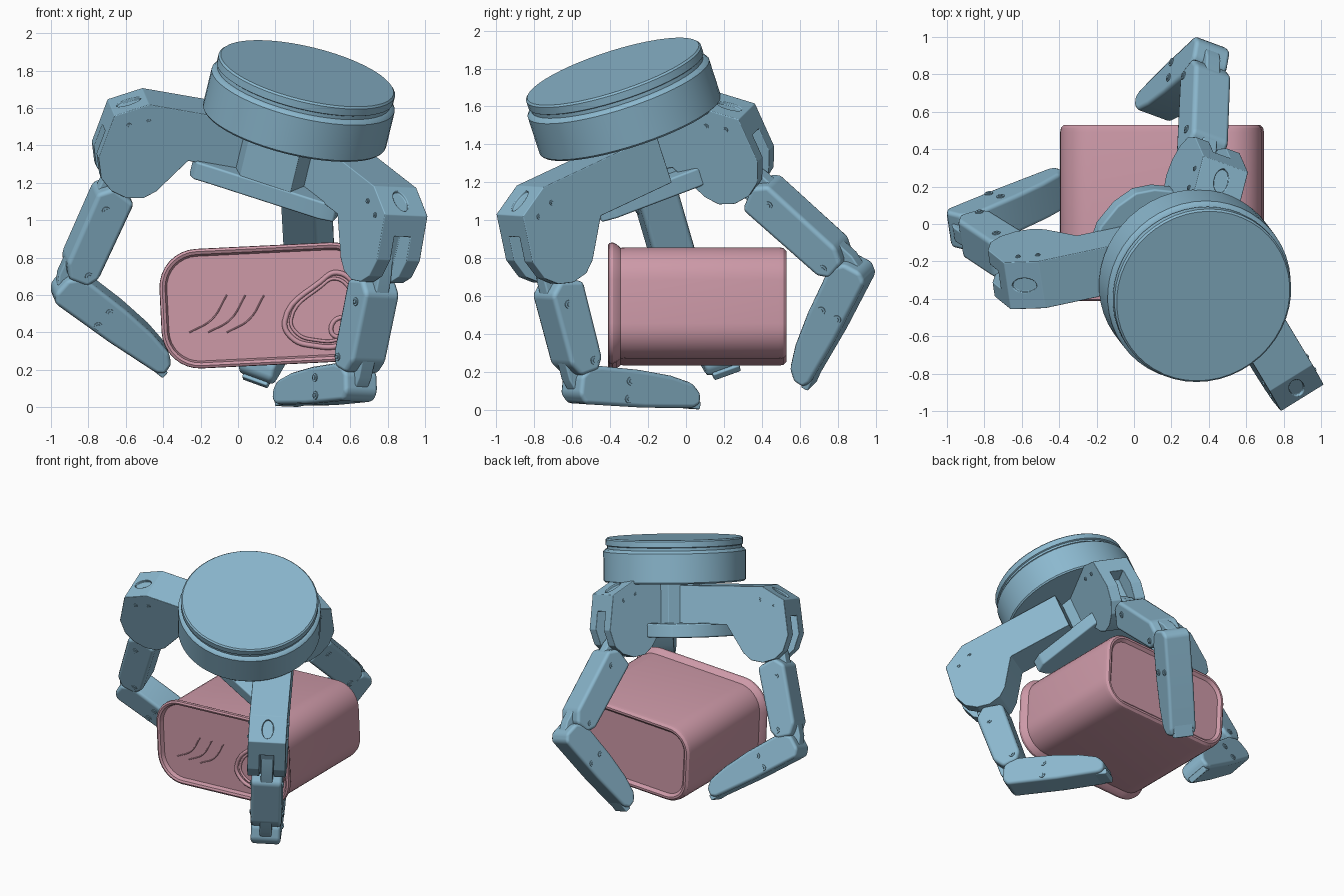
import bpy, bmesh, math
from mathutils import Vector, Matrix

if "Cube" in bpy.data.objects:
    bpy.data.objects.remove(bpy.data.objects["Cube"])


def material(name, rgb):
    m = bpy.data.materials.new(name)
    m.use_nodes = True
    m.diffuse_color = (*rgb, 1)
    m.node_tree.nodes["Principled BSDF"].inputs["Base Color"].default_value = (*rgb, 1)
    return m


BLUE = material("steel blue", (0.26, 0.48, 0.62))
PINK = material("dusty pink", (0.61, 0.32, 0.39))


def soften(ob, width):
    mod = ob.modifiers.new("soft_edges", 'BEVEL')
    mod.width, mod.segments, mod.harden_normals = width, 2, True
    mod.limit_method, mod.angle_limit = 'ANGLE', math.radians(25)


def finish(name, bm, mat, matrix=Matrix(), bevel=0):
    bmesh.ops.recalc_face_normals(bm, faces=bm.faces)
    mesh = bpy.data.meshes.new(name)
    bm.to_mesh(mesh)
    bm.free()
    mesh.materials.append(mat)
    ob = bpy.data.objects.new(name, mesh)
    bpy.context.collection.objects.link(ob)
    ob.matrix_world = matrix
    bpy.ops.object.select_all(action='DESELECT')
    ob.select_set(True)
    bpy.context.view_layer.objects.active = ob
    bpy.ops.object.shade_smooth_by_angle(angle=math.radians(32))
    if bevel:
        soften(ob, bevel)
    return ob


def loft(rings):
    """Skin a list of closed rings that have equal point counts, with end caps."""
    bm = bmesh.new()
    rows = [[bm.verts.new(p) for p in ring] for ring in rings]
    for a, b in zip(rows, rows[1:]):
        for i in range(len(a)):
            j = (i + 1) % len(a)
            bm.faces.new((a[i], a[j], b[j], b[i]))
    bm.faces.new(rows[0])
    bm.faces.new(rows[-1])
    return bm


def prism(name, pts, width, matrix, bevel=0.0):
    """Extrude a side profile symmetrically across its plane."""
    rings = [[(u, v, s * width / 2) for u, v in pts] for s in (-1, 1)]
    return finish(name, loft(rings), BLUE, matrix, bevel)


def circle(r, z, n):
    return [(r * math.cos(math.tau * i / n), r * math.sin(math.tau * i / n), z) for i in range(n)]


def lathe(name, profile, n, matrix):
    return finish(name, loft([circle(r, z, n) for r, z in profile]), BLUE, matrix)


def box_pts(u0, u1, v0, v1):
    return [(u0, v0), (u1, v0), (u1, v1), (u0, v1)]


# Tilted hand frame: origin at the wrist top, axis along the palm
TOP = Vector((0.37, -0.385, 1.785))
AXIS = Vector((0.225, -0.30, 0.927)).normalized()


def frame(x, y, origin):
    m = Matrix((x, y, x.cross(y))).transposed().to_4x4()
    m.translation = origin
    return m


side = Vector((0, 1, 0)).cross(AXIS).normalized()
palm = frame(side, AXIS.cross(side), TOP)


def palm_slab(name, plan, low, high, bevel):
    """Slab square to the palm axis, from an outline given in plan at plate level."""
    pts = []
    for x, y in plan:
        p = Vector((x, y, TOP.z)) - TOP
        p.z = (-0.64 - p.dot(AXIS)) / AXIS.z
        pts.append((p.dot(side), p.dot(AXIS.cross(side))))
    prism(name, pts, high - low, palm @ Matrix.Translation((0, 0, (low + high) / 2)), bevel)


# Wrist discs, palm core and lower palm plate
lathe("wrist_flange", [(0.475, 0), (0.485, -0.01), (0.485, -0.05), (0.475, -0.055),
                       (0.475, -0.075), (0.49, -0.08), (0.503, -0.095), (0.503, -0.30),
                       (0.495, -0.31)], 48, palm)
palm_slab("palm_core", [(0, -0.355), (0.27, -0.425), (0.38, -0.2), (0.33, 0.05),
                        (0.08, 0.1), (-0.05, -0.1)], -0.685, -0.30, 0.005)
palm_slab("palm_plate", [(-0.25, -0.26), (-0.23, -0.31), (-0.15, -0.325), (0.44, -0.47),
                         (0.52, -0.46), (0.54, -0.38), (0.44, 0.06), (0.40, 0.13), (0.30, 0.18),
                         (0.1, 0.20), (0, 0.18), (-0.1, 0.11), (-0.19, 0), (-0.24, -0.14)],
          -0.69, -0.59, 0.012)


def cut(ob, cutter):
    cutter.hide_render = True
    cutter.hide_viewport = True
    mod = ob.modifiers.new("cut", 'BOOLEAN')
    mod.operation, mod.object, mod.solver = 'DIFFERENCE', cutter, 'EXACT'


def link_frame(plane, a, b):
    """Local frame of a link: x runs from joint a to joint b, y points outward."""
    e = (Vector(b) - Vector(a)).normalized()
    m = Matrix(((e.x, -e.y, 0, a[0]), (e.y, e.x, 0, a[1]), (0, 0, 1, 0), (0, 0, 0, 1)))
    return plane @ m, (Vector(b) - Vector(a)).length


def disc(name, r, depth, matrix, n=16):
    return lathe(name, [(r, -depth / 2), (r, depth / 2)], n, matrix)


def screws(name, matrix, spots, half, r=0.022):
    """Raised screw collars with small heads on both sides of a link."""
    for k, (s, t) in enumerate(spots):
        for sgn in (-1, 1):
            spot = matrix @ Matrix.Translation((s, t, sgn * half))
            disc(f"{name}_collar_{k}", r, 0.012, spot)
            disc(f"{name}_head_{k}", r * 0.55, 0.022, spot, 6)


def finger(tag, azimuth, offset, shift, lift, elbow, tip):
    a = math.radians(azimuth)
    h = Vector((math.cos(a), math.sin(a), 0))
    h.z = -h.dot(AXIS) / AXIS.z
    d = h.normalized()
    plane = frame(d, AXIS, TOP + AXIS.cross(d) * offset)
    knuckle = plane @ Matrix.Translation((shift, lift, 0))

    # Knuckle housing with a slot for the link and an oval pocket on top
    pts = [(0.05 - shift, -0.325), (0.80, -0.325), (0.97, -0.42), (1.0, -0.67), (0.96, -0.78),
           (0.89, -0.84), (0.80, -0.865), (0.71, -0.85), (0.65, -0.80), (0.52, -0.60),
           (0.05 - shift, -0.60)]
    base = prism(f"{tag}_knuckle_housing", pts, 0.27, knuckle)
    cut(base, prism(f"{tag}_slot_cutter", box_pts(0.88, 1.1, -0.95, -0.54), 0.10, knuckle))
    tilt = Matrix.Rotation(math.radians(-29), 4, 'Z') @ Matrix.Rotation(math.radians(90), 4, 'X')
    cut(base, disc(f"{tag}_pocket_cutter", 0.045, 0.03,
                   knuckle @ Matrix.Translation((0.885, -0.3725, 0)) @ tilt
                   @ Matrix.Diagonal((1.5, 0.9, 1, 1)), 24))
    soften(base, 0.012)
    screws(f"{tag}_housing_screw", knuckle, [(0.88, -0.46), (0.78, -0.42)], 0.134, 0.014)

    # Middle link: narrow tongue at both joints, wide body between
    pivot = (0.82 + shift, -0.73 + lift)
    m, length = link_frame(plane, pivot, elbow)
    prism(f"{tag}_link_tongue", [(-0.08, -0.05), (-0.05, 0.06), (0.1, 0.09), (length - 0.05, 0.085),
                                 (length + 0.03, 0.06), (length + 0.06, 0), (length + 0.03, -0.05),
                                 (length - 0.05, -0.07), (0.0, -0.08)], 0.085, m, 0.01)
    prism(f"{tag}_middle_link", [(0.15, -0.11), (0.11, 0.03), (0.17, 0.10), (length - 0.14, 0.09),
                                 (length - 0.06, 0.04), (length - 0.06, -0.07),
                                 (length - 0.12, -0.11)], 0.22, m, 0.025)
    screws(f"{tag}_middle_screw", m, [(0.24, 0.02), (length - 0.12, -0.05)], 0.11)

    # Fingertip: flat back, thick and gently curved gripping side, blunt end
    m, length = link_frame(plane, elbow, tip)
    prism(f"{tag}_fingertip", [(-0.06, -0.04), (-0.06, 0.06), (-0.02, 0.105), (0.35, 0.085),
                               (length - 0.04, 0.055), (length, 0.03), (length - 0.005, -0.03),
                               (length - 0.06, -0.075), (0.5, -0.10), (0.3, -0.11),
                               (0.05, -0.105), (-0.02, -0.085)], 0.21, m, 0.03)
    prism(f"{tag}_nail", box_pts(length - 0.15, length + 0.015, 0.015, 0.058), 0.15, m, 0.008)
    screws(f"{tag}_tip_screw", m, [(0.24, -0.045), (0.24, 0.05)], 0.105)


finger("side", 192, -0.135, 0.0, 0.0, (0.965, -1.45), (0.345, -1.79))
finger("front", -59, 0.19, 0.0, 0.0, (0.875, -1.42), (0.262, -1.745))
finger("back", 66, 0.055, -0.33, 0.04, (0.935, -1.35), (0.475, -1.87))


# Can: rounded rectangle swept along y, with a front rim and recessed ends
def can_ring(y, inset):
    hw, hh, r = 0.565 - inset, 0.32 - inset, 0.205 - inset
    ring = []
    for k, (sx, sz) in enumerate(((1, 1), (-1, 1), (-1, -1), (1, -1))):
        for i in range(9):
            t = math.pi / 2 * (k + i / 8)
            ring.append((sx * (hw - r) + r * math.cos(t), y, sz * (hh - r) + r * math.sin(t)))
    return ring


can = Matrix.Translation((0.15, 0, 0.545)) @ Matrix.Rotation(math.radians(-2.8), 4, 'Y')
sections = [(-0.375, 0.055), (-0.375, 0.04), (-0.405, 0.03), (-0.412, 0.015), (-0.405, 0.002),
            (-0.385, 0), (-0.365, 0.01), (-0.345, 0.028), (-0.31, 0.025), (0.49, 0.025),
            (0.515, 0.03), (0.53, 0.045), (0.53, 0.06), (0.51, 0.08)]
finish("can_body", loft([can_ring(y, k) for y, k in sections]), PINK, can)


# Raised pull tab outlines and pressed ridges on the can lid
def tube(name, pts, r, closed):
    cu = bpy.data.curves.new(name, 'CURVE')
    cu.dimensions, cu.bevel_depth, cu.bevel_resolution = '3D', r, 2
    sp = cu.splines.new('BEZIER')
    sp.bezier_points.add(len(pts) - 1)
    sp.use_cyclic_u = closed
    sp.resolution_u = 6
    for bp, (x, z) in zip(sp.bezier_points, pts):
        bp.co = (x, -0.377, z)
        bp.handle_left_type = bp.handle_right_type = 'AUTO'
    cu.materials.append(PINK)
    bpy.context.collection.objects.link(bpy.data.objects.new(name, cu))


tab = [(0.25, 0.46), (0.29, 0.37), (0.40, 0.33), (0.56, 0.34), (0.65, 0.46),
       (0.63, 0.64), (0.53, 0.72), (0.44, 0.67)]
tube("pull_tab_outline", tab, 0.014, True)
tube("pull_tab_inner", [(0.46 + (x - 0.46) * 0.84, 0.52 + (z - 0.52) * 0.84) for x, z in tab], 0.009, True)
tube("pull_tab_hole", [(0.50, 0.40), (0.56, 0.38), (0.59, 0.44), (0.55, 0.48)], 0.012, True)
for k in range(3):
    x = -0.26 + 0.10 * k
    tube(f"lid_ridge_{k}", [(x, 0.40), (x + 0.12, 0.47), (x + 0.2, 0.60)], 0.004, False)
